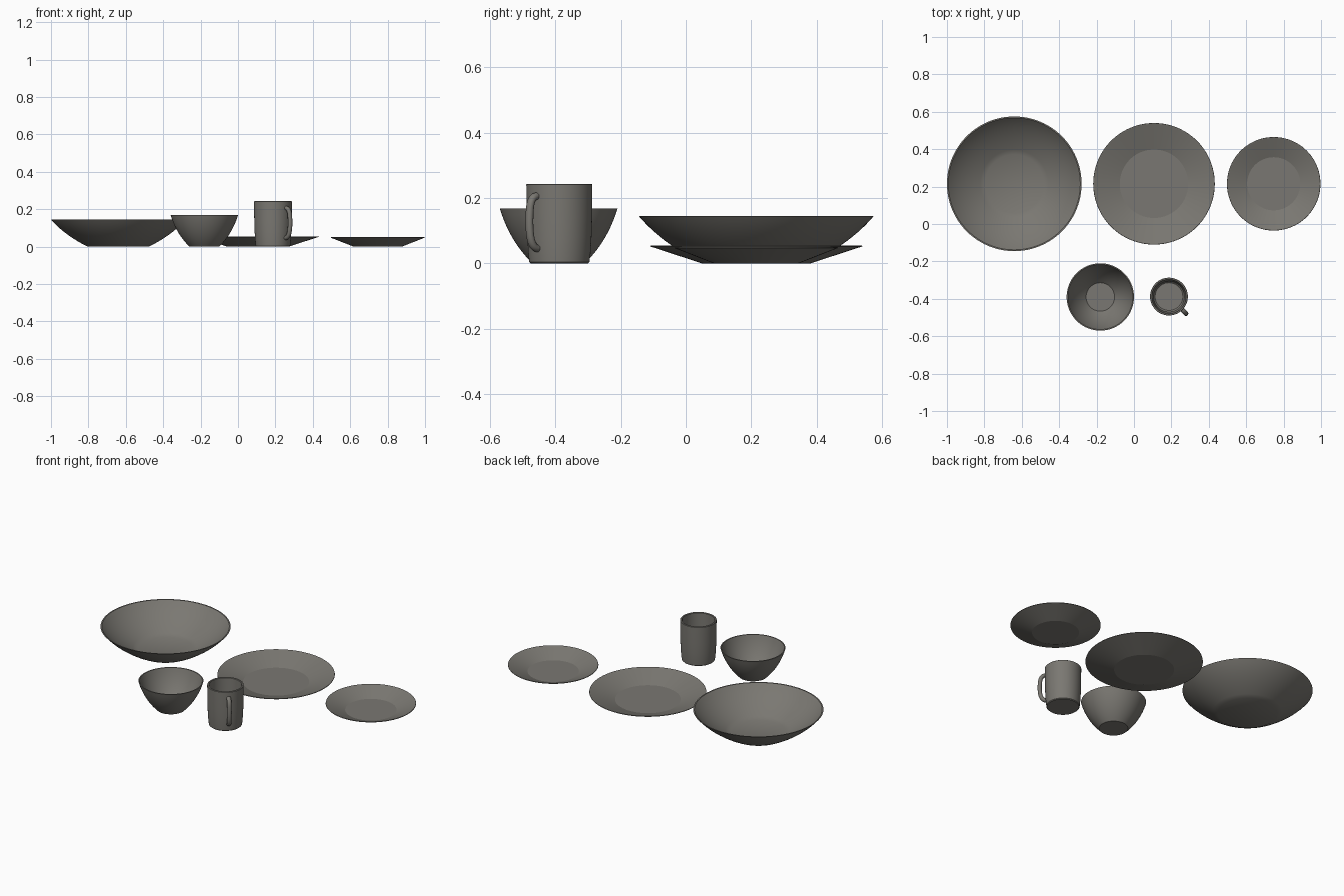
import bpy, bmesh, math
from mathutils import Vector

if "Cube" in bpy.data.objects:
    bpy.data.objects.remove(bpy.data.objects["Cube"])

SEG = 96
stoneware = bpy.data.materials.new("warm grey stoneware")
stoneware.diffuse_color = (0.195, 0.187, 0.168, 1.0)
stoneware.use_nodes = True
stoneware.node_tree.nodes["Principled BSDF"].inputs["Base Color"].default_value = stoneware.diffuse_color


def finish(bm, name, loc, angle):
    bmesh.ops.recalc_face_normals(bm, faces=bm.faces)
    me = bpy.data.meshes.new(name)
    bm.to_mesh(me)
    bm.free()
    me.materials.append(stoneware)
    ob = bpy.data.objects.new(name, me)
    ob.location = loc
    bpy.context.collection.objects.link(ob)
    bpy.ops.object.select_all(action='DESELECT')
    ob.select_set(True)
    bpy.context.view_layer.objects.active = ob
    bpy.ops.object.shade_smooth_by_angle(angle=math.radians(angle))
    return ob


def lathe(name, profile, loc, angle=30):
    """Spin a closed (radius, z) profile that starts and ends on the axis."""
    bm = bmesh.new()
    rings = []
    for r, z in profile:
        if r == 0:
            rings.append([bm.verts.new((0, 0, z))] * SEG)
        else:
            rings.append([bm.verts.new((r * math.cos(2 * math.pi * i / SEG),
                                        r * math.sin(2 * math.pi * i / SEG), z))
                          for i in range(SEG)])
    for a, b in zip(rings, rings[1:]):
        for i in range(SEG):
            j = (i + 1) % SEG
            bm.faces.new(list(dict.fromkeys((a[i], a[j], b[j], b[i]))))
    return finish(bm, name, loc, angle)


def curve(p0, p1, p2, n=10):
    """Points along a quadratic curve."""
    out = []
    for i in range(n + 1):
        t = i / n
        out.append(tuple((1 - t) ** 2 * a + 2 * t * (1 - t) * b + t * t * c
                         for a, b, c in zip(p0, p1, p2)))
    return out


def bowl(name, base, ctrl, rim, t, loc):
    outer = curve((base, 0), ctrl, rim)
    inner = curve((base * 0.95, t), (ctrl[0] - t, ctrl[1] + t * 0.5), (rim[0] - t, rim[1]))
    lathe(name, [(0, 0)] + outer + inner[::-1] + [(0, t)], loc)


def plate(name, base, well, rim, h, t, loc):
    lathe(name, [(0, 0), (base, 0), (rim, h - 0.003), (rim - 0.001, h), (rim - 0.005, h),
                 (well, t), (0, t)], loc, 12)


# bowls
bowl("serving_bowl", 0.165, (0.2915, 0.0635), (0.36, 0.145), 0.007, (-0.64, 0.215, 0))
bowl("small_bowl", 0.08, (0.15, 0.068), (0.18, 0.168), 0.006, (-0.18, -0.39, 0))

# plates
plate("dinner_plate", 0.166, 0.183, 0.325, 0.055, 0.008, (0.107, 0.215, 0))
plate("side_plate", 0.13, 0.142, 0.25, 0.05, 0.008, (0.747, 0.215, 0))

# mug body
mug_loc = (0.187, -0.388, 0)
lathe("mug_body", [(0, 0), (0.088, 0), (0.092, 0.004), (0.095, 0.03), (0.098, 0.08),
                   (0.1, 0.14), (0.101, 0.241), (0.099, 0.243), (0.092, 0.243),
                   (0.09, 0.241), (0.089, 0.14), (0.086, 0.05), (0.082, 0.02),
                   (0.074, 0.012), (0, 0.012)], mug_loc)

# mug handle: round tube swept along a path pointing front right
path = curve((0.092, 0.205), (0.125, 0.21), (0.128, 0.16), 8) \
    + curve((0.128, 0.16), (0.132, 0.12), (0.126, 0.085), 6)[1:] \
    + curve((0.126, 0.085), (0.118, 0.045), (0.092, 0.046), 8)[1:]
out = Vector((1, -1, 0)).normalized()
side = Vector((1, 1, 0)).normalized()
pts = [out * r + Vector((0, 0, z)) for r, z in path]
bm = bmesh.new()
rings = []
for i, p in enumerate(pts):
    tan = (pts[min(i + 1, len(pts) - 1)] - pts[max(i - 1, 0)]).normalized()
    nrm = side.cross(tan)
    rings.append([bm.verts.new(p + side * 0.0125 * math.cos(k * math.pi / 8)
                               + nrm * 0.0115 * math.sin(k * math.pi / 8)) for k in range(16)])
for a, b in zip(rings, rings[1:]):
    for k in range(16):
        m = (k + 1) % 16
        bm.faces.new((a[k], a[m], b[m], b[k]))
bm.faces.new(rings[0])
bm.faces.new(rings[-1])
finish(bm, "mug_handle", mug_loc, 40)
